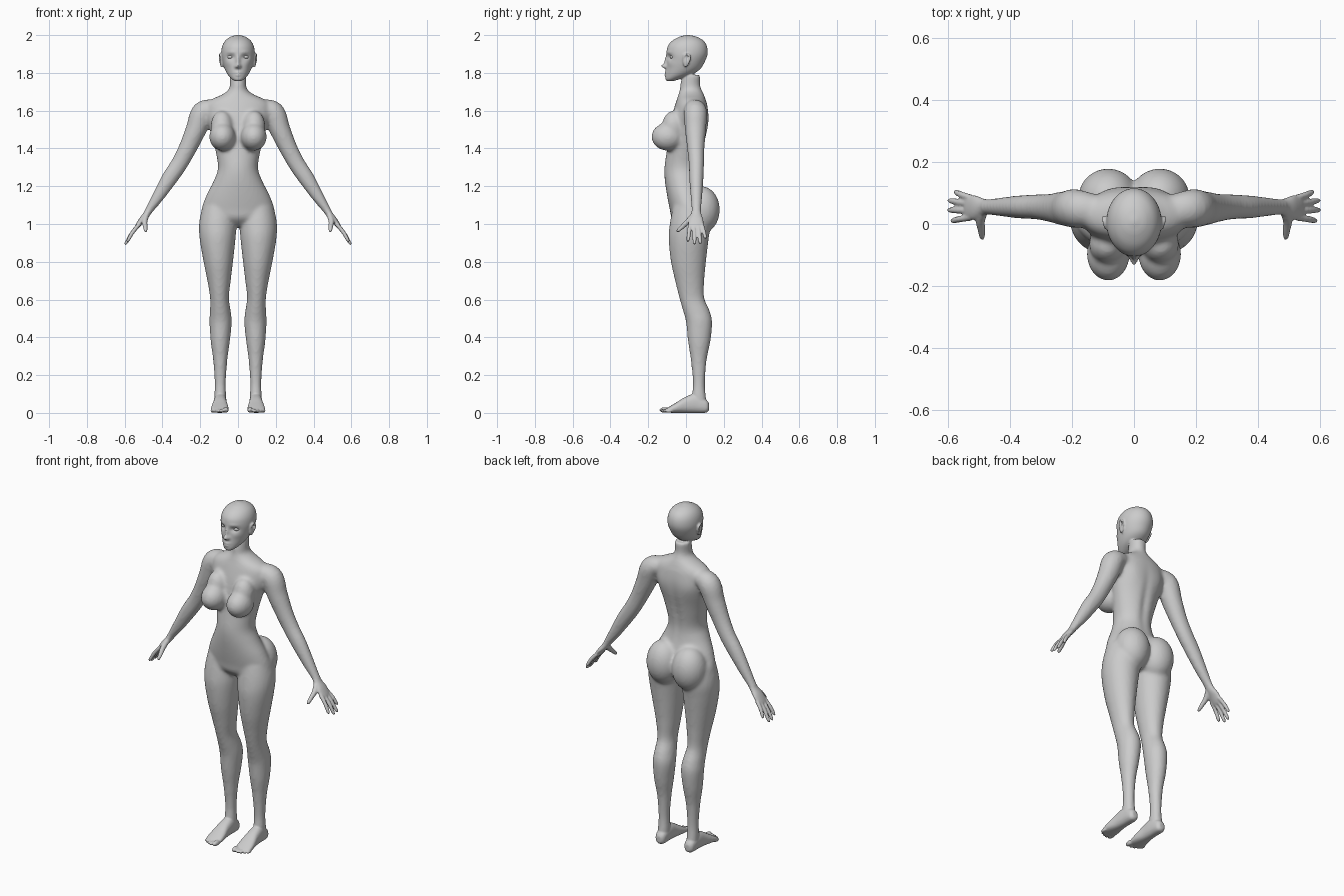
import bpy, bmesh
from math import sin, cos, pi, exp, copysign
from mathutils import Vector, Matrix

X, Y, Z = Vector((1, 0, 0)), Vector((0, 1, 0)), Vector((0, 0, 1))


def catmull(rows, steps):
    out = []
    for i in range(len(rows) - 1):
        a, b, c, d = (rows[min(max(i + k, 0), len(rows) - 1)] for k in (-1, 0, 1, 2))
        for s in range(steps):
            t = s / steps
            out.append([q + 0.5 * t * (r - p + t * (2*p - 5*q + 4*r - w + t * (3*(q - r) + w - p)))
                        for p, q, r, w in zip(a, b, c, d)])
    return out + [list(rows[-1])]


def loft(bm, rows, v=Y, sides=32, steps=6, power=2.0):
    """Skin elliptical rings (x, y, z, radius across, radius along v)."""
    rows = catmull(rows, steps)
    rings = []
    for i, r in enumerate(rows):
        t = Vector(rows[min(i + 1, len(rows) - 1)][:3]) - Vector(rows[max(i - 1, 0)][:3])
        u = v.cross(t).normalized()
        ring = []
        for k in range(sides):
            c, s = cos(2 * pi * k / sides), sin(2 * pi * k / sides)
            c, s = (copysign(abs(q) ** (2 / power), q) for q in (c, s))
            ring.append(bm.verts.new(Vector(r[:3]) + u * c * r[3] + v * s * r[4]))
        rings.append(ring)
    for a, b in zip(rings, rings[1:]):
        for k in range(sides):
            n = (k + 1) % sides
            bm.faces.new((a[k], a[n], b[n], b[k]))
    bm.faces.new(rings[0])
    bm.faces.new(rings[-1])
    return [p for ring in rings for p in ring]


def column(bm, rows, side=1, **kw):
    """Upright loft from (x, z, half width, front y, back y)."""
    return loft(bm, [(side * x, (f + b) / 2, z, w, (b - f) / 2) for x, z, w, f, b in rows], **kw)


def ball(bm, centre, radii):
    m = Matrix.Translation(centre) @ Matrix.Diagonal((*radii, 1))
    bmesh.ops.create_uvsphere(bm, u_segments=32, v_segments=20, radius=1, matrix=m)


def sculpt(verts, bumps, side):
    """Push the front (-1) or back (1) in or out with soft bumps."""
    for p in verts:
        if p.co.y * side > 0.03:
            p.co.y += side * sum(a * exp(-((abs(p.co.x) - x) / sx) ** 2 - ((p.co.z - z) / sz) ** 2)
                                 for x, z, sx, sz, a in bumps)


def make(name, bm):
    bmesh.ops.recalc_face_normals(bm, faces=bm.faces)
    me = bpy.data.meshes.new(name)
    bm.to_mesh(me)
    bm.free()
    me.shade_smooth()
    ob = bpy.data.objects.new(name, me)
    bpy.context.collection.objects.link(ob)
    return ob


def fuse(name, bm, voxel, smooth):
    ob = make(name, bm)
    r = ob.modifiers.new("fuse", 'REMESH')
    r.mode, r.voxel_size, r.use_smooth_shade = 'VOXEL', voxel, True
    s = ob.modifiers.new("soften", 'SMOOTH')
    s.factor, s.iterations = 0.5, smooth
    return ob


# Torso and neck
core = bmesh.new()
torso = column(core, [
    (0, 1.79, .044, -.02, .078), (0, 1.74, .043, -.03, .075), (0, 1.71, .050, -.033, .083),
    (0, 1.685, .085, -.04, .095), (0, 1.66, .14, -.048, .104), (0, 1.63, .17, -.058, .113),
    (0, 1.57, .17, -.075, .12), (0, 1.50, .148, -.088, .115), (0, 1.40, .122, -.10, .095),
    (0, 1.30, .106, -.114, .08), (0, 1.23, .128, -.112, .085), (0, 1.15, .168, -.10, .105),
    (0, 1.08, .192, -.086, .12), (0, 1.03, .185, -.075, .12), (0, .99, .09, -.035, .08)], sides=64)
sculpt(torso, [(0, 1.38, .02, .15, -.012), (.085, 1.54, .045, .06, .006)], 1)

for s in (-1, 1):
    # Bust and seat
    ball(core, (s * .083, -.097, 1.462), (.069, .086, .074))
    ball(core, (s * .085, -.065, 1.515), (.06, .062, .085))
    ball(core, (s * .083, .083, 1.075), (.097, .096, .125))
    # Leg
    column(core, [
        (.10, 1.09, .088, -.07, .12), (.107, 1.0, .099, -.086, .13), (.108, .92, .095, -.092, .12),
        (.104, .80, .078, -.08, .106), (.10, .70, .062, -.058, .097), (.098, .61, .050, -.036, .097),
        (.094, .54, .055, -.016, .126), (.092, .48, .059, 0, .139), (.094, .38, .051, .01, .13),
        (.094, .28, .038, .025, .11), (.094, .16, .030, .036, .101), (.094, .09, .032, .03, .106),
        (.094, .03, .032, .03, .115)], s)
    # Arm
    loft(core, [(s * x, y, z, a, b) for x, y, z, a, b in (
        (.12, .045, 1.615, .045, .05), (.185, .05, 1.59, .061, .062), (.222, .05, 1.50, .055, .056),
        (.267, .052, 1.40, .048, .046), (.31, .055, 1.32, .045, .041), (.36, .055, 1.245, .043, .038),
        (.42, .055, 1.15, .033, .032), (.465, .055, 1.082, .023, .026), (.485, .055, 1.05, .02, .028))])
core_ob = fuse("body_core", core, .01, 7)

# Take the softened core, then add the finer parts
deps = bpy.context.evaluated_depsgraph_get()
body = bmesh.new()
body.from_mesh(core_ob.evaluated_get(deps).to_mesh())
bpy.data.objects.remove(core_ob)

# Head with facial relief
head = column(body, [
    (0, 1.757, .018, -.102, -.065), (0, 1.768, .034, -.109, -.03), (0, 1.79, .054, -.108, .03),
    (0, 1.82, .070, -.105, .075), (0, 1.86, .083, -.101, .10), (0, 1.90, .089, -.103, .114),
    (0, 1.94, .084, -.097, .111), (0, 1.97, .068, -.073, .093), (0, 1.99, .042, -.037, .06),
    (0, 1.998, .018, -.01, .03), (0, 2.001, .003, .005, .011)], sides=96, steps=8)
sculpt(head, [(0, 1.862, .010, .025, .014), (0, 1.836, .012, .011, .027), (.012, 1.832, .006, .006, .008),
              (.038, 1.884, .020, .013, -.014), (.036, 1.91, .024, .008, .003),
              (0, 1.802, .018, .006, .007), (0, 1.788, .014, .005, .008),
              (.05, 1.85, .02, .018, .004)], -1)

for s in (-1, 1):
    # Ear
    ball(body, (s * .086, .0, 1.862), (.010, .017, .030))
    loft(body, [(s * x, y, z, .005, .006) for x, y, z in (
        (.088, -.012, 1.87), (.092, -.010, 1.89), (.096, .006, 1.899), (.098, .02, 1.887),
        (.096, .019, 1.868), (.091, .008, 1.848), (.087, -.006, 1.832))], v=X, sides=12)
    # Palm, fingers, thumb
    loft(body, [(s * x, y, z, a, b) for x, y, z, a, b in (
        (.46, .055, 1.09, .019, .022), (.485, .054, 1.05, .018, .028), (.51, .053, 1.02, .016, .039),
        (.535, .053, .985, .012, .039), (.542, .053, .975, .006, .03))], sides=24)
    for y0, tx, ty, tz in ((.022, .588, .010, .906), (.043, .599, .045, .891),
                           (.064, .598, .076, .893), (.083, .578, .104, .922)):
        a, b = Vector((.522, y0, 1.0)), Vector((tx, ty, tz))
        loft(body, [(s * p.x, p.y, p.z, r, r) for p, r in (
            (a, .011), (a.lerp(b, .5) + Vector((.003, 0, .003)), .0105), (a.lerp(b, .88), .009),
            (b, .004))], sides=16)
    loft(body, [(s * x, y, z, r, r) for x, y, z, r in (
        (.482, .048, 1.055, .016), (.494, .012, 1.015, .015), (.491, -.02, .985, .012),
        (.489, -.042, .965, .009), (.488, -.049, .959, .004))], v=X, sides=16)
    # Foot and toes
    loft(body, [(s * x, y, z, a, b) for x, y, z, a, b in (
        (.094, .122, .032, .014, .018), (.094, .105, .036, .029, .035), (.094, .05, .05, .034, .05),
        (.095, 0, .043, .037, .043), (.096, -.05, .028, .045, .028), (.097, -.088, .017, .046, .016),
        (.097, -.104, .013, .036, .010))], v=Z, power=2.4)
    for x, y, r, l in ((.064, -.111, .0145, .030), (.086, -.113, .0105, .026), (.104, -.108, .010, .025),
                       (.121, -.100, .0095, .023), (.136, -.090, .009, .021)):
        ball(body, (s * x, y, r + .001), (r, l, r))
    # Eye
    eye = bmesh.new()
    ball(eye, (s * .038, -.069, 1.884), (.019, .017, .0115))
    make("eye_left" if s > 0 else "eye_right", eye)

fuse("body", body, .005, 2)
